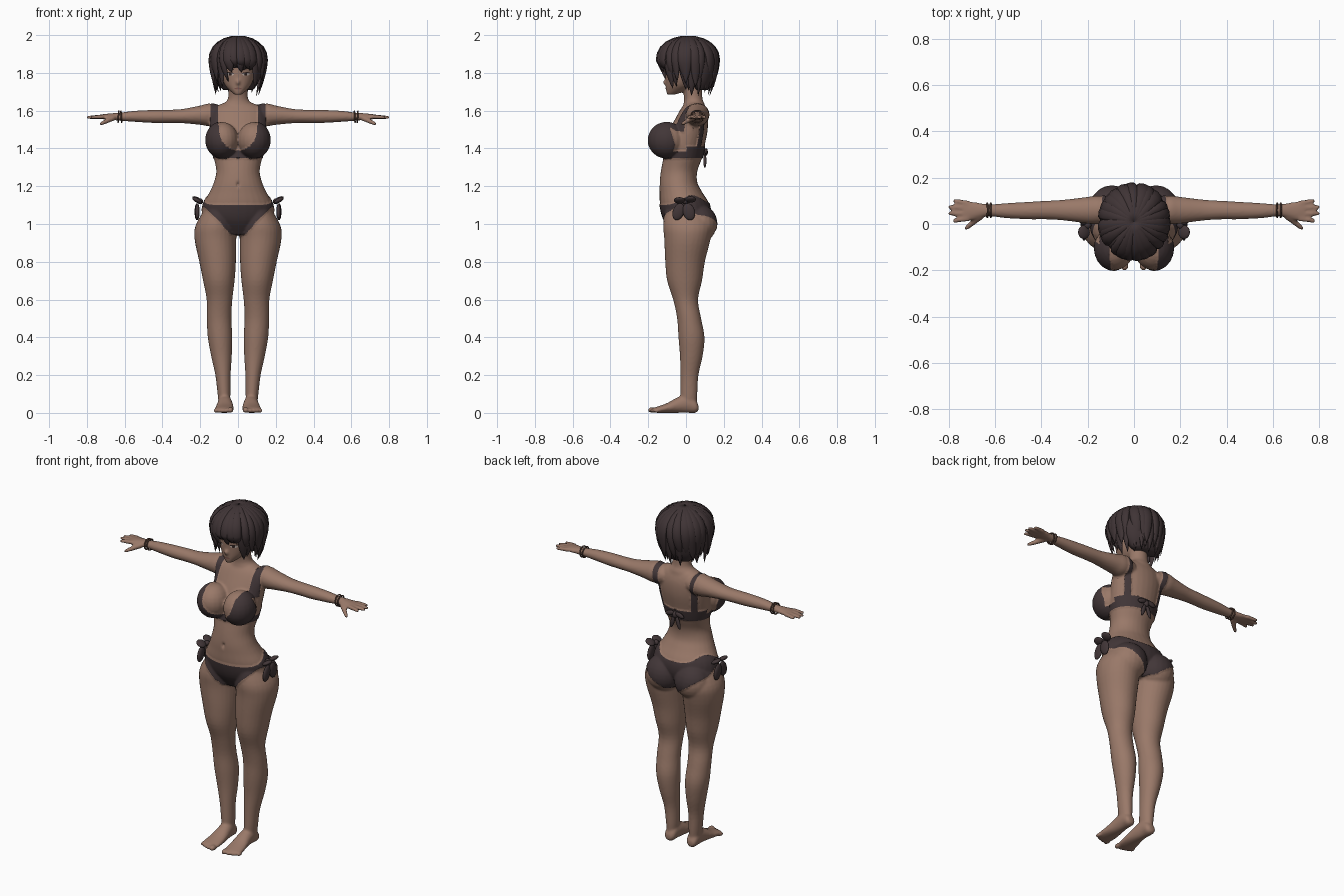
import bpy, bmesh, math, random
from math import sin, cos, pi, sqrt
from mathutils import Vector, Matrix
from mathutils.bvhtree import BVHTree

random.seed(4)
cube = bpy.data.objects.get("Cube")
if cube:
    bpy.data.objects.remove(cube)


def material(name, rgb):
    m = bpy.data.materials.new(name)
    m.use_nodes = True
    m.diffuse_color = (*rgb, 1)
    m.node_tree.nodes["Principled BSDF"].inputs["Base Color"].default_value = (*rgb, 1)
    return m


SKIN = material("skin", (.32, .19, .14))
CLOTH = material("swimsuit", (.054, .037, .039))
HAIR = material("hair", (.05, .034, .036))
LIP = material("lips", (.2, .09, .075))
WHITE = material("eye_white", (.5, .42, .38))
DARK = material("lash_and_iris", (.03, .018, .016))
BAND = material("bracelet", (.11, .06, .045))


def finish(name, bm, *mats, closed=True):
    if closed:
        bmesh.ops.recalc_face_normals(bm, faces=bm.faces)
    mesh = bpy.data.meshes.new(name)
    bm.to_mesh(mesh)
    bm.free()
    for m in mats:
        mesh.materials.append(m)
    mesh.shade_smooth()
    ob = bpy.data.objects.new(name, mesh)
    bpy.context.scene.collection.objects.link(ob)
    return ob


def spline(p0, p1, p2, p3, t):
    return [(2 * b + (c - a) * t + (2 * a - 5 * b + 4 * c - d) * t * t
             + (3 * b - a - 3 * c + d) * t ** 3) / 2 for a, b, c, d in zip(p0, p1, p2, p3)]


def skin_rings(bm, rings):
    for r, s in zip(rings, rings[1:]):
        for i in range(len(r)):
            j = (i + 1) % len(r)
            bm.faces.new((r[i], r[j], s[j], s[i]))
    bm.faces.new(rings[0])
    bm.faces.new(rings[-1])


def loft(bm, axis, stations, side=1, n=28):
    """Each station is position along the axis, then the low and high limits of the other two axes."""
    last = len(stations) - 1
    rows = []
    for i in range(last):
        quad = [stations[max(0, min(last, i + k))] for k in (-1, 0, 1, 2)]
        rows += [spline(*quad, k / 4) for k in range(4)]
    rows.append(stations[-1])
    others = [k for k in range(3) if k != axis]
    rings = []
    for t, a0, a1, b0, b1 in rows:
        ring = []
        for k in range(n):
            co = [0, 0, 0]
            co[axis] = t
            co[others[0]] = (a0 + a1) / 2 + (a1 - a0) / 2 * cos(2 * pi * k / n)
            co[others[1]] = (b0 + b1) / 2 + (b1 - b0) / 2 * sin(2 * pi * k / n)
            co[0] *= side
            ring.append(bm.verts.new(co))
        rings.append(ring)
    skin_rings(bm, rings)


def ball(bm, centre, radii, tilt=0, axis='X', n=20, rows=12):
    mat = Matrix.Translation(centre) @ Matrix.Rotation(tilt, 4, axis) @ Matrix.Diagonal((*radii, 1))
    rings = []
    for i in range(rows + 1):
        lat = pi * (.02 + .96 * i / rows)
        rings.append([bm.verts.new(mat @ Vector((sin(lat) * cos(2 * pi * k / n), sin(lat) * sin(2 * pi * k / n),
                                                 cos(lat)))) for k in range(n)])
    skin_rings(bm, rings)


def finger(bm, p, q, r0, r1, side):
    p, q = Vector(p), Vector(q)
    u = (q - p).normalized().cross(Vector((0, 0, 1))).normalized()
    w = u.cross((q - p).normalized())
    rings = []
    for t in (0, .25, .5, .75, .88, .96, 1):
        r = (r0 + (r1 - r0) * t) * (1 if t < .8 else sqrt(1.03 - ((t - .8) / .2) ** 2))
        ring = [p.lerp(q, t) + u * r * cos(k * pi / 6) + w * r * sin(k * pi / 6) for k in range(12)]
        rings.append([bm.verts.new((c.x * side, c.y, c.z)) for c in ring])
    skin_rings(bm, rings)


# Body volumes: torso, neck and head
bm = bmesh.new()
loft(bm, 2, [(.94, -.07, .07, -.06, .06), (1.02, -.18, .18, -.115, .12), (1.1, -.185, .185, -.137, .125),
             (1.17, -.15, .15, -.14, .085), (1.22, -.128, .128, -.14, .06), (1.28, -.115, .115, -.133, .06),
             (1.35, -.128, .128, -.12, .085), (1.42, -.142, .142, -.11, .1), (1.5, -.15, .15, -.085, .115),
             (1.57, -.15, .15, -.05, .115), (1.62, -.12, .12, -.02, .1), (1.65, -.05, .05, .01, .08)])
loft(bm, 2, [(1.57, -.12, .12, -.03, .11), (1.63, -.08, .08, -.015, .1), (1.66, -.055, .055, -.01, .088),
             (1.71, -.05, .05, -.015, .085), (1.8, -.05, .05, -.02, .085)])
loft(bm, 2, [(1.685, -.018, .018, -.1, -.06), (1.705, -.042, .042, -.105, 0), (1.74, -.072, .072, -.107, .05),
             (1.8, -.092, .092, -.11, .09), (1.87, -.1, .1, -.112, .11), (1.93, -.085, .085, -.09, .1),
             (1.97, -.03, .03, -.03, .05)])
ball(bm, (0, -.106, 1.75), (.011, .016, .016))
for s in (1, -1):
    # Legs, seat, bust
    loft(bm, 2, [(1.1, .03, .16, -.1, .1), (1.0, .01, .222, -.12, .14), (.92, .009, .23, -.115, .13),
                 (.8, .011, .205, -.11, .1), (.7, .018, .185, -.1, .085), (.6, .03, .166, -.068, .064),
                 (.5, .035, .165, -.047, .08), (.4, .03, .16, -.04, .098), (.3, .033, .142, -.032, .088),
                 (.2, .039, .12, -.03, .066), (.1, .04, .108, -.03, .06), (.03, .045, .1, -.03, .055)], s)
    ball(bm, (s * .095, .07, 1.0), (.1, .093, .1))
    ball(bm, (s * .084, -.103, 1.445), (.086, .097, .095))
    # Feet and toes
    loft(bm, 1, [(.066, .055, .09, .012, .04), (.05, .04, .103, 0, .07), (.01, .035, .106, 0, .1),
                 (-.04, .028, .11, 0, .085), (-.1, .022, .12, 0, .052), (-.15, .022, .126, 0, .034),
                 (-.17, .03, .118, .003, .028)], s)
    ball(bm, (s * .04, -.178, .015), (.017, .025, .015))
    for i in range(4):
        ball(bm, (s * (.065 + .018 * i), -.177 + .007 * i, .012), (.01, .02, .012))
    # Arms and hands
    loft(bm, 0, [(.08, .01, .11, 1.53, 1.62), (.15, 0, .122, 1.518, 1.638), (.2, .002, .117, 1.525, 1.627),
                 (.3, .015, .105, 1.534, 1.608), (.38, .02, .1, 1.535, 1.605), (.45, .02, .096, 1.535, 1.604),
                 (.55, .025, .09, 1.541, 1.599), (.62, .033, .085, 1.546, 1.59), (.66, .028, .09, 1.55, 1.587),
                 (.71, .014, .099, 1.554, 1.582), (.735, .02, .095, 1.557, 1.578)], s)
    for y, tip, length in ((.09, .1, .782), (.068, .074, .805), (.045, .045, .805), (.023, .013, .785)):
        finger(bm, (.715, y, 1.568), (length, tip, 1.564), .012, .0095, s)
    finger(bm, (.66, .035, 1.562), (.733, -.025, 1.527), .016, .0095, s)
body = finish("body", bm, SKIN, CLOTH)

# Fuse the volumes into one smooth skin
remesh = body.modifiers.new("fuse", 'REMESH')
remesh.mode = 'VOXEL'
remesh.voxel_size = .007
smooth = body.modifiers.new("soften", 'SMOOTH')
smooth.factor = .5
smooth.iterations = 4
bm = bmesh.new()
bm.from_object(body, bpy.context.evaluated_depsgraph_get())
body.modifiers.clear()


# Swimsuit outline: positive inside the cloth
def swimsuit(p):
    x, y, z = abs(p.x), p.y, p.z
    if z < 1.25:
        back = max(0, min(1, (y + .06) / .12))
        top = 1.1 + .05 * math.exp(-((y - .03) / .07) ** 2)
        low = .945 + max(0, x - .04) * (1.1 - .4 * back)
        return min(top - z, z - min(low, top - .025))
    if x > .22 or z > 1.68:
        return -1
    band = min(z - 1.35, (1.385 if y < 0 else 1.41) - z)
    drop = max(0, min(1, (1.5 - z) / .11))
    inner = .1 * sqrt(1 - drop * drop)
    cup = min(x - inner, 1.52 - z, z - 1.35, -.06 - y - .3 * abs(z - 1.42))
    centre = .125 if y < .04 else .125 - .12 * max(0, 1.62 - z)
    strap = min((.02 if y < .04 else .014) - abs(x - centre), z - (1.49 if y < .04 else 1.39))
    return max(band, cup, strap)


bm.normal_update()
for v in bm.verts:
    f = swimsuit(v.co)
    if abs(f) < .004:
        # Slide skin points onto the hem for a clean edge
        e = .0005
        g = Vector([(swimsuit(v.co + d * e) - swimsuit(v.co - d * e)) / (2 * e) for d in Matrix.Identity(3)])
        g -= v.normal * g.dot(v.normal)
        if .3 < g.length < 3:
            v.co -= g * f / g.length_squared
    # Navel
    if v.co.y < 0:
        v.co.y += .012 * math.exp(-(v.co.x / .007) ** 2 - ((v.co.z - 1.21) / .013) ** 2)
for face in bm.faces:
    face.material_index = int(swimsuit(face.calc_center_median()) > 0)
    face.smooth = True
for v in {v for face in bm.faces if face.material_index for v in face.verts}:
    v.co += v.normal * .004
surface = BVHTree.FromBMesh(bm)
bm.to_mesh(body.data)
bm.free()


# Face details as thin plates following the skin
def face_plate(name, mat, x, z, w, h, lift, slope=0, mirrored=True):
    bm = bmesh.new()
    for s in (1, -1) if mirrored else (1,):
        def spot(dx, dz):
            hit = surface.ray_cast(Vector((s * x + dx, -1, z + dz + s * slope * dx)), Vector((0, 1, 0)))[0]
            return bm.verts.new(hit - Vector((0, lift, 0)))
        rim = [spot(w * cos(k * pi / 8), h * sin(k * pi / 8)) for k in range(16)]
        hub = spot(0, 0)
        for k in range(16):
            bm.faces.new((hub, rim[k], rim[(k + 1) % 16]))
    finish(name, bm, mat, closed=False)


face_plate("eye_whites", WHITE, .042, 1.793, .02, .008, .002)
face_plate("irises", DARK, .041, 1.793, .008, .008, .0035)
face_plate("lashes", DARK, .043, 1.801, .023, .003, .004, .15)
face_plate("eyebrows", DARK, .044, 1.822, .024, .0028, .003, .2)
face_plate("lips", LIP, 0, 1.717, .019, .005, .002, 0, False)

# Hair: inner mass, then overlapping tapered locks
bm = bmesh.new()
ball(bm, (0, .012, 1.88), (.135, .144, .108))
loft(bm, 2, [(1.71, -.08, .08, .05, .115), (1.76, -.115, .115, .01, .145), (1.84, -.133, .133, -.02, .16),
             (1.92, -.11, .11, -.03, .13), (1.95, -.05, .05, 0, .08)])


def lock(angle, tip, width, swirl, flare, size):
    def at(u):
        if u < .5:
            h, z = sin(u * pi), 1.87 + .122 * cos(u * pi)
        else:
            v = 2 * u - 1
            h, z = 1 - .2 * v * v + flare * v ** 3, 1.87 + (tip - 1.87) * v
        a = angle + swirl * u
        return Vector((.143 * size * h * sin(a), .01 - .155 * size * h * cos(a), z)), a
    rings = []
    for i in range(13):
        u = i / 12
        p, a = at(u)
        tangent = (at(u + .01)[0] - at(u - .01)[0]).normalized()
        across = Vector((cos(a), sin(a), 0))
        across = (across - tangent * across.dot(tangent)).normalized()
        out = across.cross(tangent)
        taper = min(1, .3 + 2 * u) * (1 - u ** 4) + .02
        rings.append([bm.verts.new(p + across * width * taper * cos(k * pi / 4) + out * .013 * taper * sin(k * pi / 4))
                      for k in range(8)])
    skin_rings(bm, rings)


for size, lift, count in ((.95, 0, 26), (1.02, .04, 24)):
    for i in range(count):
        a = 2 * pi * (i + random.uniform(-.25, .25)) / count - pi
        turn = abs(a)
        tip = 1.815 if turn < .6 else 1.72 if turn < 1.4 else 1.69
        lock(a, tip + lift * (turn > .6) + random.uniform(-.015, .02), random.uniform(.022, .034),
             random.uniform(-.1, .3), random.uniform(-.03, .13), size)
finish("hair", bm, HAIR)

# Hip bows and back tie
bm = bmesh.new()
for s in (1, -1):
    ball(bm, (s * .2, -.005, 1.12), (.016, .016, .015))
    ball(bm, (s * .215, -.04, 1.065), (.012, .03, .046), -.35)
    ball(bm, (s * .218, .015, 1.065), (.012, .032, .046), .3)
    ball(bm, (s * .216, -.035, 1.125), (.028, .03, .012), -s * .5, 'Y')
    ball(bm, (s * .216, .025, 1.13), (.028, .028, .012), -s * .5, 'Y')
finish("hip_bows", bm, CLOTH)
bm = bmesh.new()
ball(bm, (0, .102, 1.38), (.016, .014, .02))
for s in (1, -1):
    ball(bm, (s * .018, .1, 1.335), (.012, .008, .04), -s * .3, 'Y')
    ball(bm, (s * .032, .106, 1.385), (.03, .009, .014), s * .3, 'Y')
finish("back_tie", bm, CLOTH)

# Wrist bracelets
for s, label in ((1, "left"), (-1, "right")):
    for k, x in enumerate((.618, .633)):
        bpy.ops.mesh.primitive_torus_add(location=(s * x, .059, 1.568), rotation=(0, pi / 2 + .12 * (k - .5), 0),
                                         major_radius=.03, minor_radius=.004, major_segments=32, minor_segments=8)
        ring = bpy.context.object
        ring.name = f"{label}_bracelet_{k + 1}"
        ring.data.materials.append(BAND)
        ring.data.shade_smooth()
